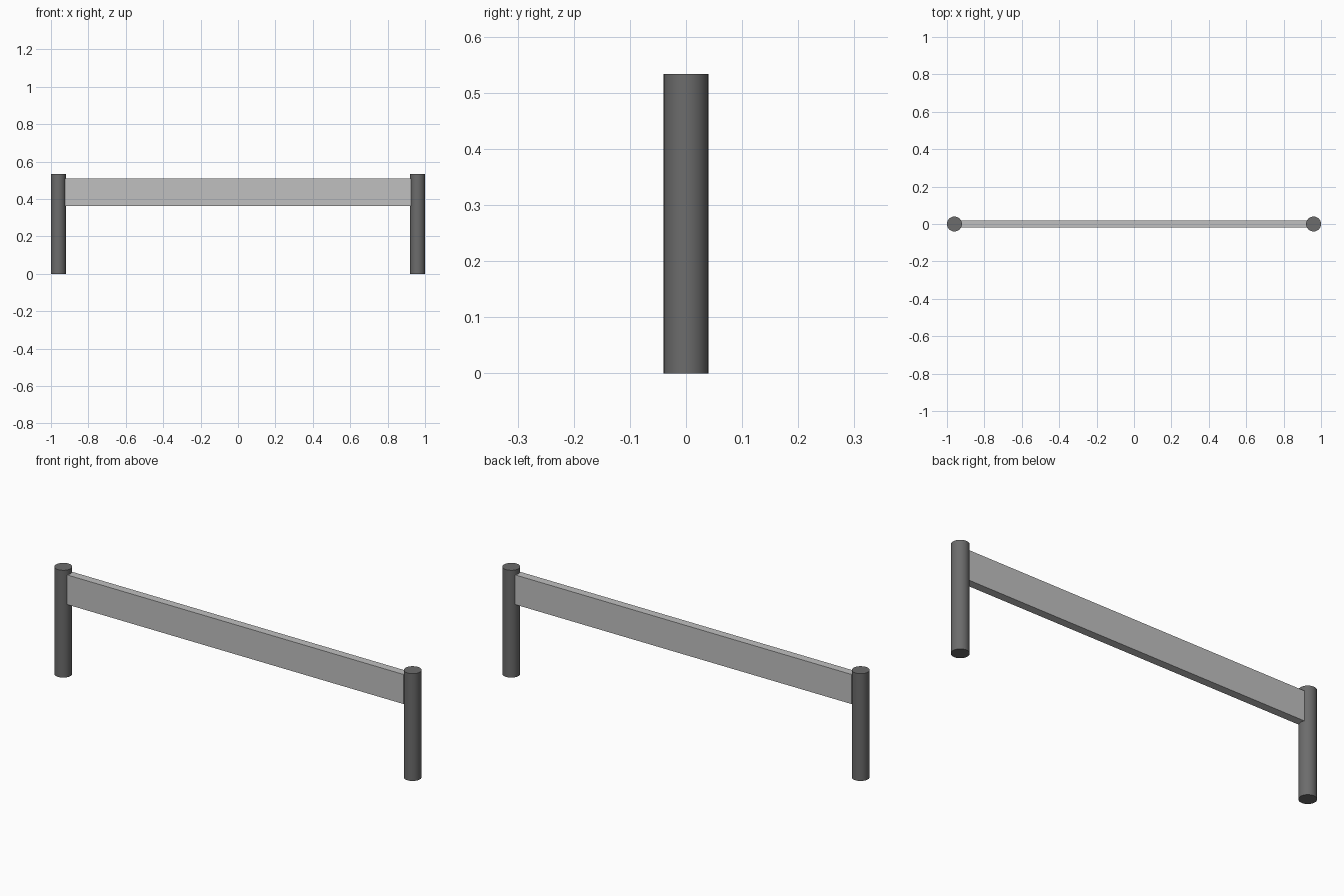
import bpy

if "Cube" in bpy.data.objects:
    bpy.data.objects.remove(bpy.data.objects["Cube"])


def material(name, value):
    m = bpy.data.materials.new(name)
    m.diffuse_color = (value, value, value, 1)
    m.use_nodes = True
    m.node_tree.nodes["Principled BSDF"].inputs["Base Color"].default_value = m.diffuse_color
    return m


dark = material("dark grey", 0.15)
light = material("light grey", 0.53)

# Round end posts
for name, x in (("left_post", -0.96), ("right_post", 0.96)):
    bpy.ops.mesh.primitive_cylinder_add(vertices=32, radius=0.04, depth=0.533,
                                        location=(x, 0, 0.2665))
    post = bpy.context.object
    post.name = name
    post.data.materials.append(dark)
    bpy.ops.object.shade_smooth_by_angle()

# Flat rail between the posts, ends just meeting the round surfaces
bpy.ops.mesh.primitive_cube_add(size=1, location=(0, 0, 0.435))
rail = bpy.context.object
rail.name = "rail"
rail.scale = (1.85, 0.04, 0.147)
bpy.ops.object.transform_apply(location=False, rotation=False, scale=True)
rail.data.materials.append(light)
